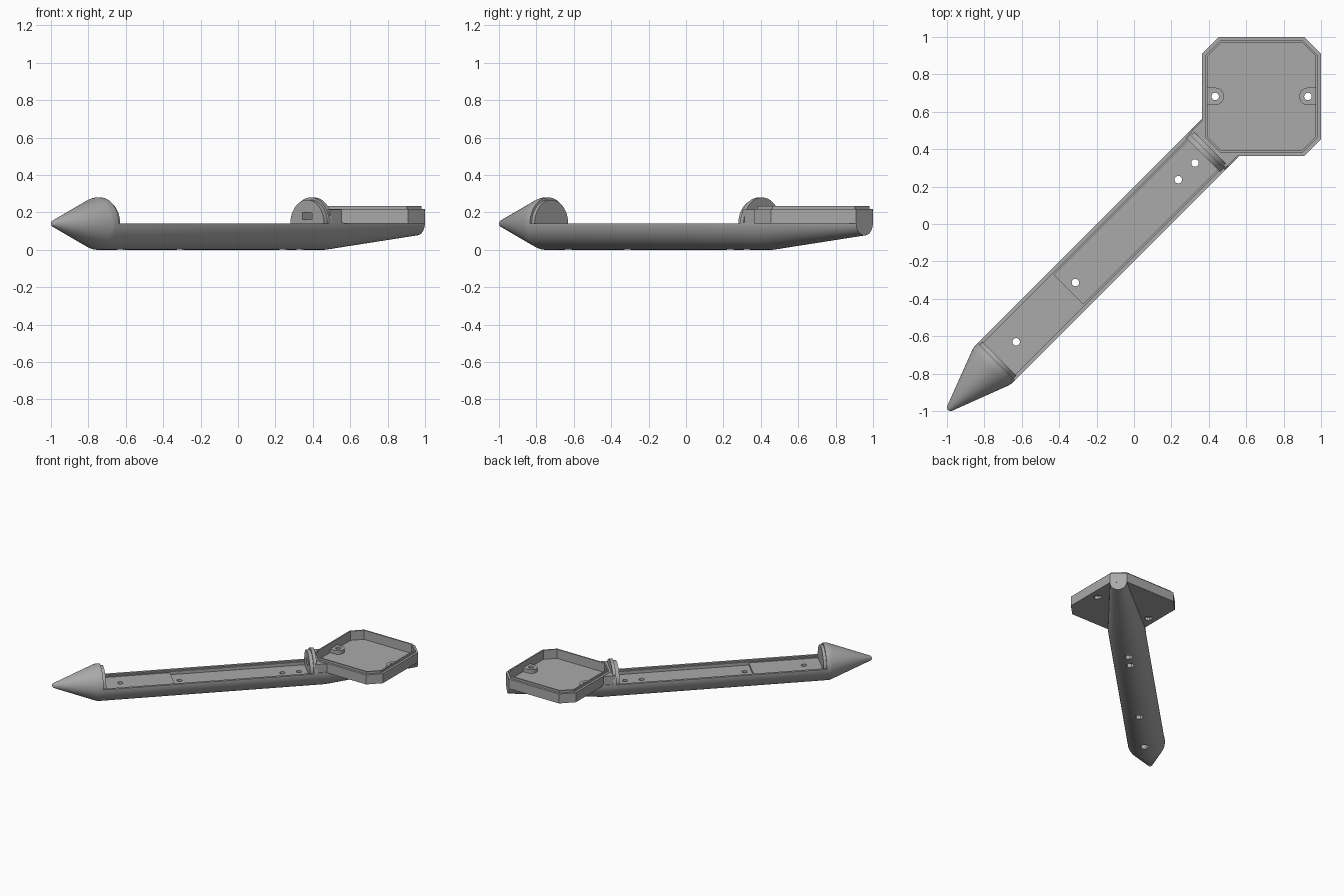
import bpy, bmesh, math
from mathutils import Matrix, Vector

if "Cube" in bpy.data.objects:
    bpy.data.objects.remove(bpy.data.objects["Cube"])

AXIS_Z = 0.14                              # height of the boom axis
DIAGONAL = Matrix.Rotation(math.radians(45), 4, 'Z')

gray = bpy.data.materials.new("plain gray")
gray.use_nodes = True
COLOR = (0.4, 0.4, 0.4, 1)
gray.diffuse_color = COLOR
gray.node_tree.nodes["Principled BSDF"].inputs["Base Color"].default_value = COLOR


def finish(name, bm, matrix=Matrix()):
    bm.transform(matrix)
    bmesh.ops.recalc_face_normals(bm, faces=bm.faces)
    mesh = bpy.data.meshes.new(name)
    bm.to_mesh(mesh)
    bm.free()
    mesh.materials.append(gray)
    obj = bpy.data.objects.new(name, mesh)
    bpy.context.collection.objects.link(obj)
    return obj


def lathe(name, profile, steps=64):
    """Revolve (distance, radius) points about the boom axis."""
    bm = bmesh.new()
    verts = [bm.verts.new((u, 0, r)) for u, r in profile]
    edges = [bm.edges.new(pair) for pair in zip(verts, verts[1:])]
    bmesh.ops.spin(bm, geom=verts + edges, cent=(0, 0, 0), axis=(1, 0, 0),
                   angle=math.tau, steps=steps, use_duplicate=False)
    bmesh.ops.remove_doubles(bm, verts=bm.verts, dist=0.0002)
    return finish(name, bm, DIAGONAL @ Matrix.Translation((0, 0, AXIS_Z)))


def box(name, u0, u1, half_width, z0, z1):
    """Box lying along the diagonal boom."""
    bm = bmesh.new()
    bmesh.ops.create_cube(bm, size=1)
    bm.transform(Matrix.Translation(((u0 + u1) / 2, 0, (z0 + z1) / 2))
                 @ Matrix.Diagonal((u1 - u0, 2 * half_width, z1 - z0, 1)))
    return finish(name, bm, DIAGONAL)


def peg(name, x, y, radius, z0, z1, sides=24):
    bm = bmesh.new()
    bmesh.ops.create_cone(bm, cap_ends=True, segments=sides, radius1=radius,
                          radius2=radius, depth=z1 - z0)
    return finish(name, bm, Matrix.Translation((x, y, (z0 + z1) / 2)))


def prism(name, points, z0, z1):
    bm = bmesh.new()
    face = bm.faces.new([bm.verts.new((x, y, z0)) for x, y in points])
    top = bmesh.ops.extrude_face_region(bm, geom=[face])["geom"]
    bmesh.ops.translate(bm, vec=(0, 0, z1 - z0),
                        verts=[v for v in top if isinstance(v, bmesh.types.BMVert)])
    return finish(name, bm)


def clipped_square(inset):
    half, clip = 0.318 - inset, 0.09 - 0.586 * inset
    a = half - clip
    return [(TRAY + x, TRAY + y) for x, y in
            ((half, -a), (half, a), (a, half), (-a, half),
             (-half, a), (-half, -a), (-a, -half), (a, -half))]


def combine(obj, tools, operation='DIFFERENCE'):
    """Apply booleans one by one, then remove the tools."""
    for tool in tools:
        mod = obj.modifiers.new("cut", 'BOOLEAN')
        mod.operation, mod.object, mod.solver = operation, tool, 'EXACT'
        graph = bpy.context.evaluated_depsgraph_get()
        mesh = bpy.data.meshes.new_from_object(obj.evaluated_get(graph))
        obj.modifiers.clear()
        obj.data = mesh
        bpy.data.objects.remove(tool)


def smooth(obj):
    bpy.ops.object.select_all(action='DESELECT')
    bpy.context.view_layer.objects.active = obj
    obj.select_set(True)
    bpy.ops.object.shade_smooth_by_angle(angle=math.radians(25))


TRAY = 0.682                               # tray centre in x and y

# Boom: pointed nose, round tube and tapered tail in one turned shape
boom = lathe("boom", [(-1.406, 0), (-1.403, 0.010), (-1.395, 0.018), (-1.085, 0.136),
                      (-1.068, 0.14), (0.65, 0.14), (1.35, 0.063), (1.35, 0)])
combine(boom, [
    box("open_top", -1.04, 0.55, 0.3, AXIS_Z, 0.5),
    box("tail_top", 0.575, 1.6, 0.3, 0.146, 0.5)])

# Smaller end discs facing each other across the open channel
discs = []
for name, u0, u1 in (("nose_disc", -1.06, -1.018), ("arch_disc", 0.523, 0.56)):
    disc = lathe(name, [(u0, 0), (u0, 0.127), (u1, 0.127), (u1, 0)])
    combine(disc, [box("disc_base", u0 - 0.1, u1 + 0.1, 0.3, -0.1, 0.12)])
    discs.append(disc)

# Stepped channel and screw holes with hexagonal nut pockets
combine(boom, [
    box("ledge", -1.018, 0.523, 0.12, 0.13, 0.3),
    box("front_floor", -1.018, -0.49, 0.11, 0.122, 0.3),
    box("rear_floor", -0.495, 0.523, 0.11, 0.105, 0.3)])
for p in (-0.63, -0.313, 0.237, 0.326):
    combine(boom, [peg("hole", p, p, 0.02, -0.1, 0.3),
                   peg("nut_pocket", p, p, 0.032, -0.1, 0.04, 6)])

# Clipped-corner tray with a raised inner lip
tray = prism("tray", clipped_square(0), AXIS_Z, 0.218)
combine(tray, [prism("lip", clipped_square(0.018), 0.16, 0.235)], 'UNION')
combine(tray, [prism("cavity", clipped_square(0.029), 0.16, 0.4)])

# Shoulder filling the gap between arch and tray
shoulder = box("shoulder", 0.56, 0.70, 0.134, 0.13, 0.215)
combine(shoulder, [prism("cavity", clipped_square(0.02), 0.15, 0.4)])

# Screw bosses against the left and right tray walls
bosses = []
for name, side in (("right_boss", -1), ("left_boss", 1)):
    x = TRAY + side * 0.248
    boss = peg(name, x, TRAY, 0.047, 0.15, 0.19, 32)
    wall_x = TRAY + side * 0.30
    block = prism("boss_block", [(x, TRAY - 0.047), (wall_x, TRAY - 0.047),
                                 (wall_x, TRAY + 0.047), (x, TRAY + 0.047)], 0.15, 0.19)
    combine(boss, [block], 'UNION')
    for part in (boss, tray):
        combine(part, [peg("hole", x, TRAY, 0.02, 0, 0.4),
                       peg("nut_pocket", x, TRAY, 0.032, 0, 0.165, 6)])
    bosses.append(boss)

# Square cable port through the arch into the tray
for part in (boom, discs[1], shoulder, tray):
    combine(part, [box("port", 0.45, 0.64, 0.035, 0.162, 0.2)])

for part in [boom, tray, shoulder] + discs + bosses:
    smooth(part)
